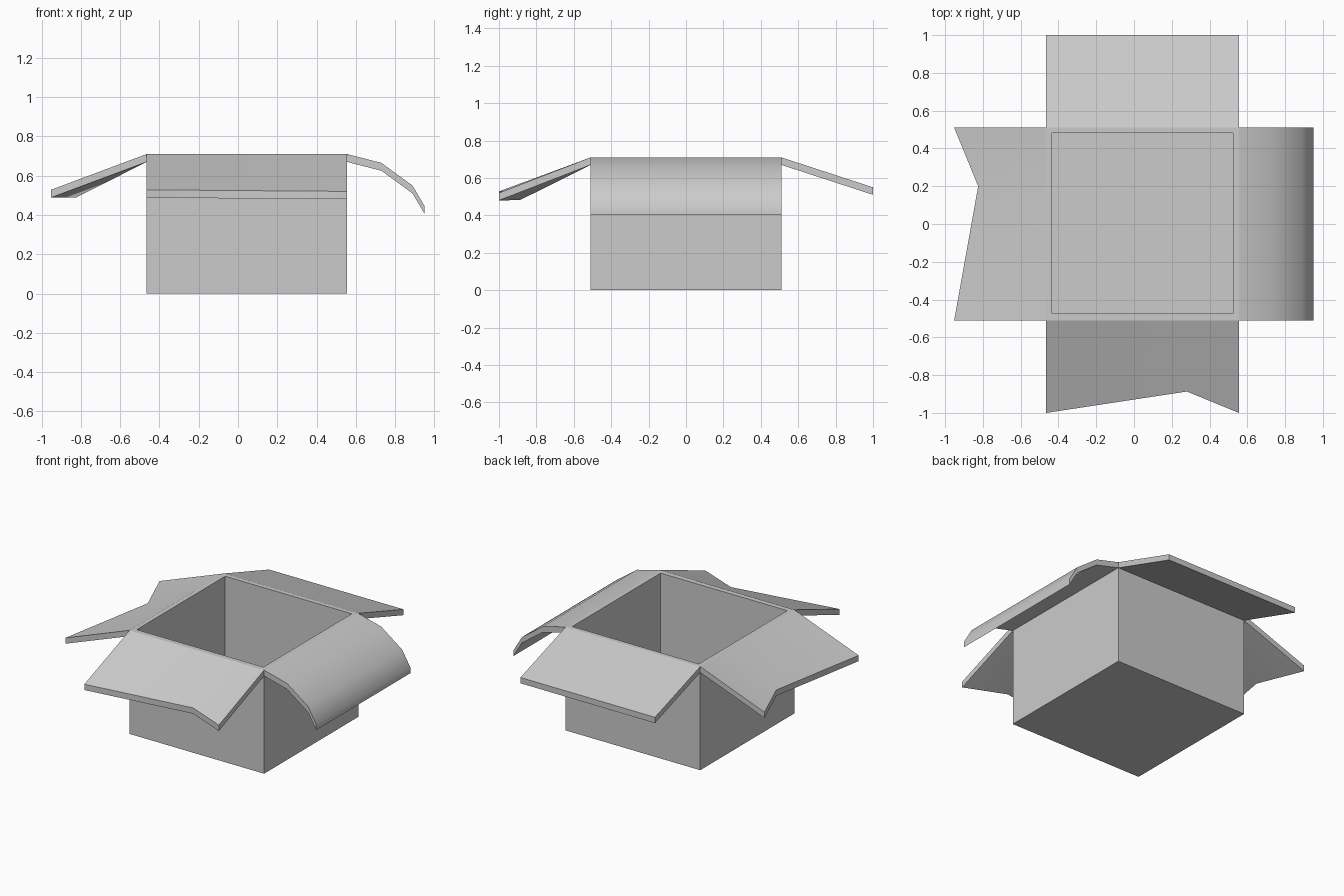
import bpy, bmesh

if "Cube" in bpy.data.objects:
    bpy.data.objects.remove(bpy.data.objects["Cube"])

X0, X1, Y0, Y1, H = -0.465, 0.555, -0.51, 0.51, 0.71
T = 0.04  # vertical thickness of the flaps


def finish(name, bm):
    bmesh.ops.recalc_face_normals(bm, faces=bm.faces)
    mesh = bpy.data.meshes.new(name)
    bm.to_mesh(mesh)
    bm.free()
    ob = bpy.data.objects.new(name, mesh)
    bpy.context.collection.objects.link(ob)
    bpy.ops.object.select_all(action='DESELECT')
    ob.select_set(True)
    bpy.context.view_layer.objects.active = ob
    bpy.ops.object.shade_smooth_by_angle(angle=0.6)
    return ob


def flap(name, rows):
    """Sheet through rows of points running outward from the hinge, thickened straight down.
    The hinge end is left open because it lies against the box wall."""
    bm = bmesh.new()
    top = [[bm.verts.new(p) for p in r] for r in rows]
    low = [[bm.verts.new((x, y, z - T)) for x, y, z in r] for r in rows]
    n, m = len(rows), len(rows[0])
    for i in range(n - 1):
        for j in range(m - 1):
            for g in (top, low):
                bm.faces.new((g[i][j], g[i][j + 1], g[i + 1][j + 1], g[i + 1][j]))
        for j in (0, m - 1):
            bm.faces.new((top[i][j], top[i + 1][j], low[i + 1][j], low[i][j]))
    for j in range(m - 1):
        bm.faces.new((top[-1][j], top[-1][j + 1], low[-1][j + 1], low[-1][j]))
    return finish(name, bm)


# Open box: outer shell, rim, inner walls and floor
bm = bmesh.new()


def ring(x0, x1, y0, y1, z):
    return [bm.verts.new(p) for p in ((x0, y0, z), (x1, y0, z), (x1, y1, z), (x0, y1, z))]


inner = (-0.435, 0.525, -0.475, 0.482)
rings = [ring(X0, X1, Y0, Y1, 0), ring(X0, X1, Y0, Y1, H),
         ring(*inner, H), ring(*inner, 0.035)]
for a, b in zip(rings, rings[1:]):
    for i in range(4):
        k = (i + 1) % 4
        bm.faces.new((a[i], a[k], b[k], b[i]))
bm.faces.new(rings[0])
bm.faces.new(rings[-1])
finish("open_box", bm)

# Back flap: plain and straight
flap("back_flap", [[(X0, Y1, H), (X1, Y1, H)],
                   [(X0, 1.0, 0.55), (X1, 1.0, 0.55)]])

# Front flap: torn notch toward the right
flap("front_flap", [[(X0, Y0, H), (0.28, Y0, H), (X1, Y0, H)],
                    [(X0, -1.0, 0.528), (0.28, -0.887, 0.522), (X1, -1.0, 0.52)]])

# Left flap: torn notch toward the back
flap("left_flap", [[(X0, Y0, H), (X0, 0.2, H), (X0, Y1, H)],
                   [(-0.952, Y0, 0.528), (-0.825, 0.2, 0.528), (-0.952, Y1, 0.528)]])

# Right flap: curls downward
curl = [(X1, H), (0.73, 0.665), (0.888, 0.55), (0.95, 0.445)]
flap("right_flap", [[(x, Y0, z), (x, Y1, z)] for x, z in curl])
